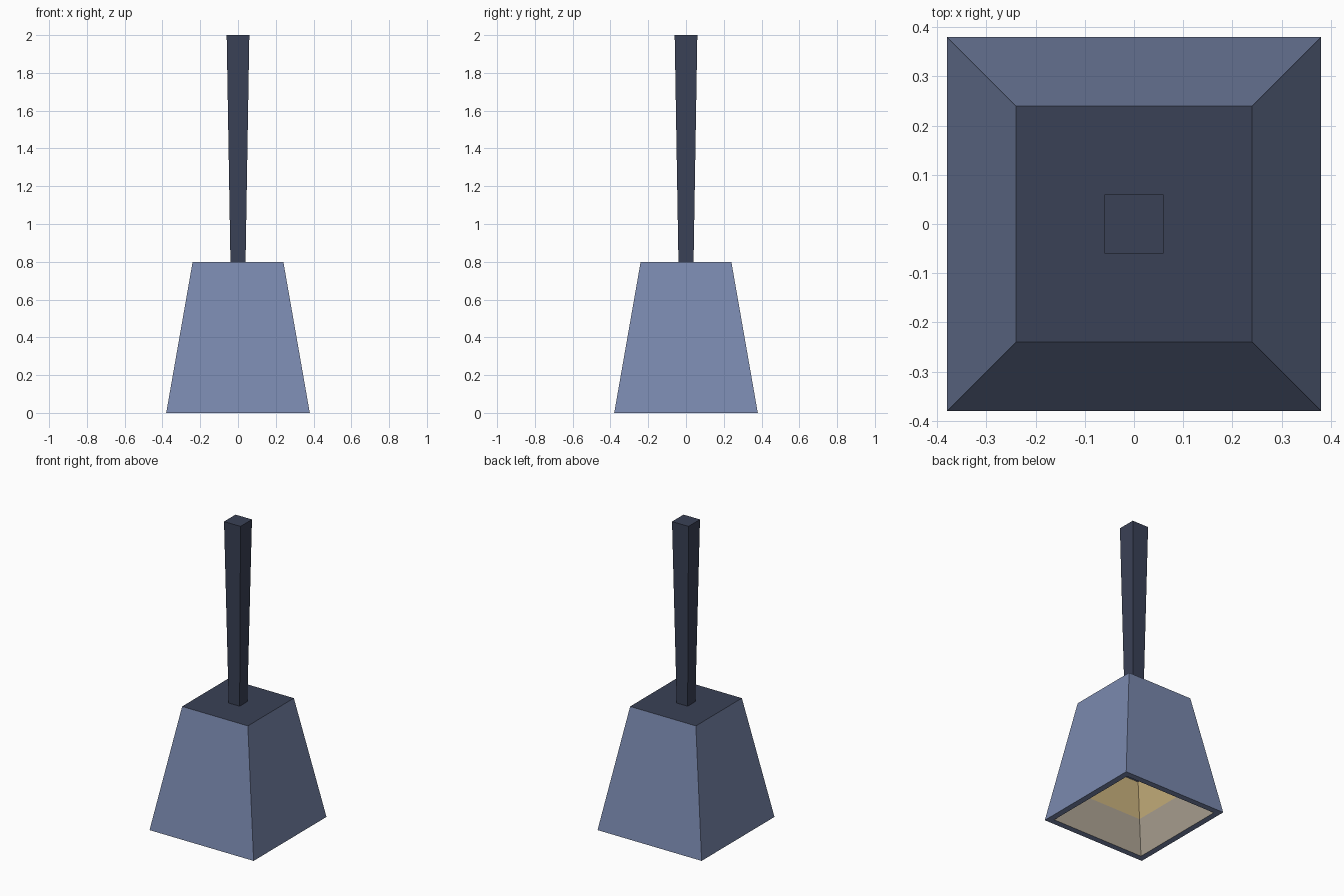
import bpy, bmesh

if "Cube" in bpy.data.objects:
    bpy.data.objects.remove(bpy.data.objects["Cube"])


def srgb(r, g, b):
    lin = [(c / 255 / 12.92) if c < 10 else ((c / 255 + 0.055) / 1.055) ** 2.4 for c in (r, g, b)]
    return (*lin, 1.0)


def material(name, rgb):
    m = bpy.data.materials.new(name)
    m.diffuse_color = srgb(*rgb)
    m.use_nodes = True
    m.node_tree.nodes["Principled BSDF"].inputs["Base Color"].default_value = m.diffuse_color
    return m


steel = material("steel blue", (122, 137, 174))
dark = material("dark slate", (58, 65, 86))
tan = material("grey tan", (180, 170, 153))
gold = material("brass gold", (210, 185, 131))


def square_loft(name, rings, mats, cap_start=None, cap_end=None):
    """Join square rings (half width, z); each band takes a material index."""
    bm = bmesh.new()
    loops = [[bm.verts.new((sx * h, sy * h, z))
              for sx, sy in ((-1, -1), (1, -1), (1, 1), (-1, 1))]
             for h, z, _ in rings]
    for i in range(len(loops) - 1):
        a, b = loops[i], loops[i + 1]
        for k in range(4):
            n = (k + 1) % 4
            bm.faces.new((a[k], a[n], b[n], b[k])).material_index = rings[i + 1][2]
    if cap_start is not None:
        bm.faces.new(loops[0][::-1]).material_index = cap_start
    if cap_end is not None:
        bm.faces.new(loops[-1]).material_index = cap_end
    bmesh.ops.recalc_face_normals(bm, faces=bm.faces)
    me = bpy.data.meshes.new(name)
    bm.to_mesh(me)
    bm.free()
    for m in mats:
        me.materials.append(m)
    ob = bpy.data.objects.new(name, me)
    bpy.context.collection.objects.link(ob)
    return ob


# Hollow bell: ceiling, gold and tan bands, rim, outer wall, dark top
square_loft("bell_body",
            [(0.20, 0.40, 0), (0.27, 0.20, 3), (0.34, 0.0, 2),
             (0.38, 0.0, 0), (0.24, 0.80, 0)],
            [steel, dark, tan, gold], cap_start=0, cap_end=1)

# Handle, widening towards the top
square_loft("handle", [(0.04, 0.80, 0), (0.06, 2.0, 0)], [dark], cap_start=0, cap_end=0)
